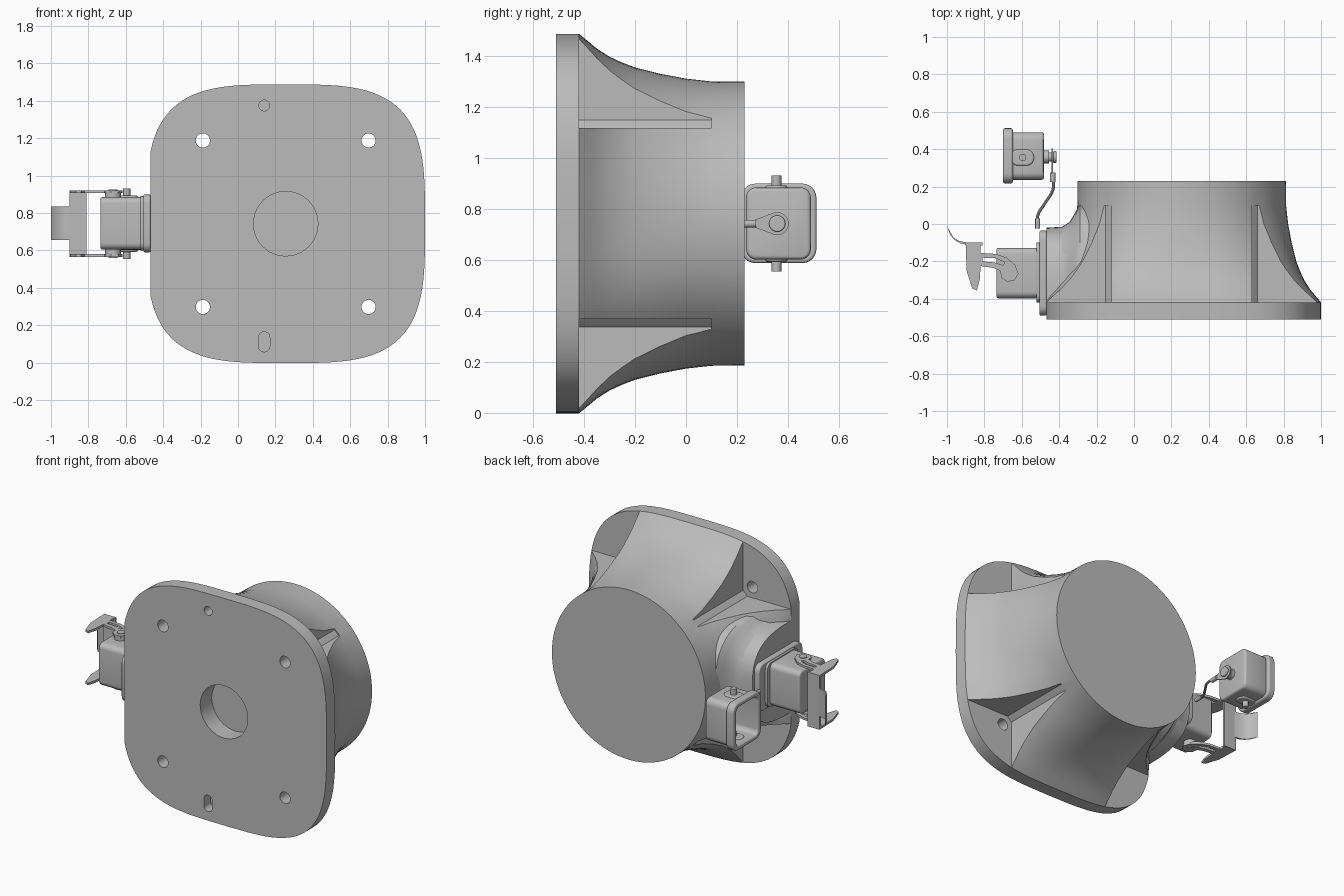
import bpy, bmesh, math

if "Cube" in bpy.data.objects:
    bpy.data.objects.remove(bpy.data.objects["Cube"])

grey = bpy.data.materials.new("plain grey")
grey.use_nodes = True
COLOUR = (0.5, 0.5, 0.5, 1)
grey.diffuse_color = COLOUR
grey.node_tree.nodes["Principled BSDF"].inputs["Base Color"].default_value = COLOUR

CX, CZ = 0.255, 0.743       # axis of the drum
LEFT_CUT = -0.467           # flat side of the plate
FRONT, BACK, PLATE = -0.51, 0.23, -0.42
MID = CZ


def place(axis, u, v, w):
    return {"x": (w, u, v), "y": (u, w, v), "z": (u, v, w)}[axis]


def loft(name, rings):
    """Skin a list of equal-sized rings of points and cap both ends."""
    bm = bmesh.new()
    rows = [[bm.verts.new(p) for p in ring] for ring in rings]
    n = len(rows[0])
    for a, b in zip(rows, rows[1:]):
        for i in range(n):
            j = (i + 1) % n
            bm.faces.new((a[i], a[j], b[j], b[i]))
    bm.faces.new(rows[0])
    bm.faces.new(rows[-1])
    bmesh.ops.recalc_face_normals(bm, faces=bm.faces)
    mesh = bpy.data.meshes.new(name)
    bm.to_mesh(mesh)
    bm.free()
    mesh.materials.append(grey)
    ob = bpy.data.objects.new(name, mesh)
    bpy.context.collection.objects.link(ob)
    return ob


def prism(name, axis, pts, lo, hi):
    return loft(name, [[place(axis, u, v, w) for u, v in pts] for w in (lo, hi)])


def oval(cu, cv, ru, rv, power=2.0, n=48):
    pts = []
    for i in range(n):
        t = 2 * math.pi * i / n
        c, s = math.cos(t), math.sin(t)
        e = 2 / power
        pts.append((cu + ru * math.copysign(abs(c) ** e, c),
                    cv + rv * math.copysign(abs(s) ** e, s)))
    return pts


def rounded(u0, u1, v0, v1, r, n=6):
    pts = []
    corners = ((u1 - r, v1 - r), (u0 + r, v1 - r), (u0 + r, v0 + r), (u1 - r, v0 + r))
    for k, (u, v) in enumerate(corners):
        for i in range(n + 1):
            t = math.pi / 2 * (k + i / n)
            pts.append((u + r * math.cos(t), v + r * math.sin(t)))
    return pts


def rod(name, axis, u, v, r, lo, hi):
    return prism(name, axis, oval(u, v, r, r, n=24), lo, hi)


def activate(ob):
    bpy.ops.object.select_all(action="DESELECT")
    ob.select_set(True)
    bpy.context.view_layer.objects.active = ob


def cut(ob, cutters):
    for c in cutters:
        m = ob.modifiers.new("cut", "BOOLEAN")
        m.operation, m.solver, m.object = "DIFFERENCE", "EXACT", c
        activate(ob)
        bpy.ops.object.modifier_apply(modifier=m.name)


def soften(ob, width):
    m = ob.modifiers.new("soft edges", "BEVEL")
    m.width, m.segments = width, 3
    m.limit_method, m.angle_limit = "ANGLE", math.radians(50)


# Mounting plate and flared drum
def section(y, r, n=96):
    t = (r - 0.557) / 0.188
    return [(max(u, LEFT_CUT), y, v) for u, v in oval(CX, CZ, r, r, 2 + 1.5 * t, n)]


plate = loft("mounting_plate", [section(FRONT, 0.745), section(PLATE, 0.745)])
flare_profile = [(-0.42, 0.745), (-0.38, 0.712), (-0.35, 0.687), (-0.3, 0.655), (-0.25, 0.632),
                 (-0.2, 0.613), (-0.1, 0.588), (0, 0.569), (0.1, 0.558), (BACK, 0.557)]
drum = loft("flared_drum", [section(y, r) for y, r in flare_profile])
core = prism("drum_core", "y", oval(CX, CZ, 0.553, 0.553, n=96), PLATE, 0.2)

# Corner pockets and holes
cutters = []
bore = rod("bore_cutter", "y", CX, CZ, 0.173, -0.6, FRONT + 0.12)
for sx in (-1, 1):
    for sz in (-1, 1):
        xs = sorted((CX + sx * 0.375, CX + sx * 0.9))
        zs = sorted((CZ + sz * 0.375, CZ + sz * 0.9))
        box = [(xs[0], zs[0]), (xs[1], zs[0]), (xs[1], zs[1]), (xs[0], zs[1])]
        pocket = prism("pocket_cutter", "y", box, -0.6, 0.1)
        hole = rod("hole_cutter", "y", CX + sx * 0.443, CZ + sz * 0.445, 0.038, -0.6, 0)
        cut(drum, [pocket])
        cut(plate, [hole])
        cutters += [pocket, hole]
pin_hole = rod("pin_cutter", "y", 0.14, 1.375, 0.029, -0.6, -0.44)
slot = prism("slot_cutter", "y", rounded(0.11, 0.17, 0.058, 0.165, 0.0299), -0.6, -0.44)
cut(plate, [bore, pin_hole, slot])
cut(drum, [bore])
cut(core, [bore])
cutters += [bore, pin_hole, slot]

# Arched pad on the side of the drum
pad_rings = []
for x, top, half in ((LEFT_CUT, 0.4, 0.3), (-0.385, 0.405, 0.305), (-0.345, 0.43, 0.33),
                     (-0.315, 0.48, 0.36), (-0.29, 0.53, 0.37)):
    arch = [p for p in oval(0, MID, top, half, 3, 64) if p[0] > -1e-6]
    arch.sort(key=lambda p: p[1])
    pad_rings.append([(x, PLATE + u, v) for u, v in arch])
pad_rings.append([(0, y, z) for x, y, z in pad_rings[-1]])
pad = loft("arched_pad", pad_rings)

# Connector housing with its flange
flange = prism("connector_flange", "x", rounded(-0.49, -0.035, 0.59, 0.9, 0.05), -0.505, LEFT_CUT)
neck = prism("connector_neck", "x", rounded(-0.42, -0.1, 0.6, 0.89, 0.04), -0.52, -0.5)
housing = prism("connector_housing", "x", rounded(-0.397, -0.127, 0.605, 0.885, 0.035), -0.735, -0.515)
soften(flange, 0.008)
soften(housing, 0.01)

# Locking lever: two hooked arms, cross web and thumb tab
arm_shape = [(-0.9, -0.1), (-0.82, -0.1), (-0.82, -0.155), (-0.74, -0.16), (-0.68, -0.18),
             (-0.635, -0.22), (-0.618, -0.265), (-0.64, -0.303), (-0.68, -0.308), (-0.71, -0.285),
             (-0.715, -0.25), (-0.75, -0.235), (-0.82, -0.225), (-0.825, -0.3), (-0.84, -0.355),
             (-0.865, -0.345), (-0.895, -0.25)]
arm_slot = [(-0.81, -0.18), (-0.74, -0.183), (-0.69, -0.205), (-0.7, -0.22), (-0.75, -0.205), (-0.81, -0.2)]
slot_cutter = prism("arm_slot_cutter", "z", arm_slot, 0.4, 1.1)
cutters.append(slot_cutter)
for side, name in ((1, "upper"), (-1, "lower")):
    def span(a, b):
        return sorted((MID + side * a, MID + side * b))
    arm = prism(name + "_lever_arm", "z", arm_shape, *span(0.163, 0.178))
    cut(arm, [slot_cutter])
    rod(name + "_pivot_boss", "z", -0.668, -0.26, 0.042, *span(0.13, 0.168))
    rod(name + "_pivot_pin", "z", -0.668, -0.26, 0.024, *span(0.16, 0.182))
    # matching pin and raised lug on the cap
    rod(name + "_cap_pin", "z", -0.595, 0.355, 0.019, *span(0.1, 0.188))
    lug = prism(name + "_cap_lug", "z", rounded(-0.66, -0.535, 0.312, 0.398, 0.04), *span(0.12, 0.15))
    soften(lug, 0.008)
prism("lever_web", "z", [(-0.9, -0.115), (-0.81, -0.115), (-0.81, -0.1), (-0.9, -0.1)],
      MID - 0.178, MID + 0.178)
tab_line = [(-1, -0.012), (-0.988, -0.045), (-0.965, -0.073), (-0.935, -0.09), (-0.89, -0.1)]
prism("thumb_tab", "z", tab_line + [(x + 0.006, y - 0.013) for x, y in reversed(tab_line)], 0.655, 0.835)

# Open protective cap
cap = prism("cap_body", "x", rounded(0.236, 0.49, 0.602, 0.885, 0.04), -0.66, -0.48)
rim = prism("cap_rim", "x", rounded(0.217, 0.512, 0.588, 0.9, 0.055), -0.7, -0.648)
soften(cap, 0.015)
activate(cap)
bpy.ops.object.modifier_apply(modifier="soft edges")
hollow = prism("cap_hollow_cutter", "x", rounded(0.252, 0.474, 0.618, 0.869, 0.03), -0.8, -0.5)
cut(cap, [hollow])
cut(rim, [hollow])
cutters.append(hollow)
soften(rim, 0.01)

# Retaining screw, strap eye and cord
rod("screw_shank", "x", 0.358, MID, 0.024, -0.49, -0.42)
rod("screw_collar", "x", 0.358, MID, 0.034, -0.485, -0.455)
head = rod("screw_head", "x", 0.358, MID, 0.032, -0.432, -0.415)
soften(head, 0.005)
eye = [(0.358 + 0.045 * math.cos(t), MID + 0.045 * math.sin(t))
       for t in (math.radians(-110 + 10 * i) for i in range(23))]
prism("strap_eye", "x", eye + [(0.265, MID + 0.013), (0.265, MID - 0.013)], -0.441, -0.433)
rod("cord_ferrule", "y", -0.435, MID, 0.015, 0.225, 0.275)
rod("cord_anchor", "y", -0.515, MID, 0.013, -0.025, 0.03)

path = bpy.data.curves.new("cord", "CURVE")
path.dimensions = "3D"
path.bevel_depth = 0.008
path.bevel_resolution = 3
spline = path.splines.new("BEZIER")
stops = [(-0.435, 0.26), (-0.432, 0.19), (-0.48, 0.105), (-0.513, 0.05), (-0.515, -0.01)]
spline.bezier_points.add(len(stops) - 1)
for p, (x, y) in zip(spline.bezier_points, stops):
    p.co = (x, y, MID)
    p.handle_left_type = p.handle_right_type = "AUTO"
path.materials.append(grey)
cord = bpy.data.objects.new("cord", path)
bpy.context.collection.objects.link(cord)
activate(cord)
bpy.ops.object.convert(target="MESH")

# Tidy up and shade
for c in cutters:
    bpy.data.objects.remove(c)
for ob in list(bpy.context.collection.objects):
    if ob.type == "MESH" and grey.name in ob.data.materials:
        activate(ob)
        bpy.ops.object.shade_smooth_by_angle(angle=math.radians(30))
